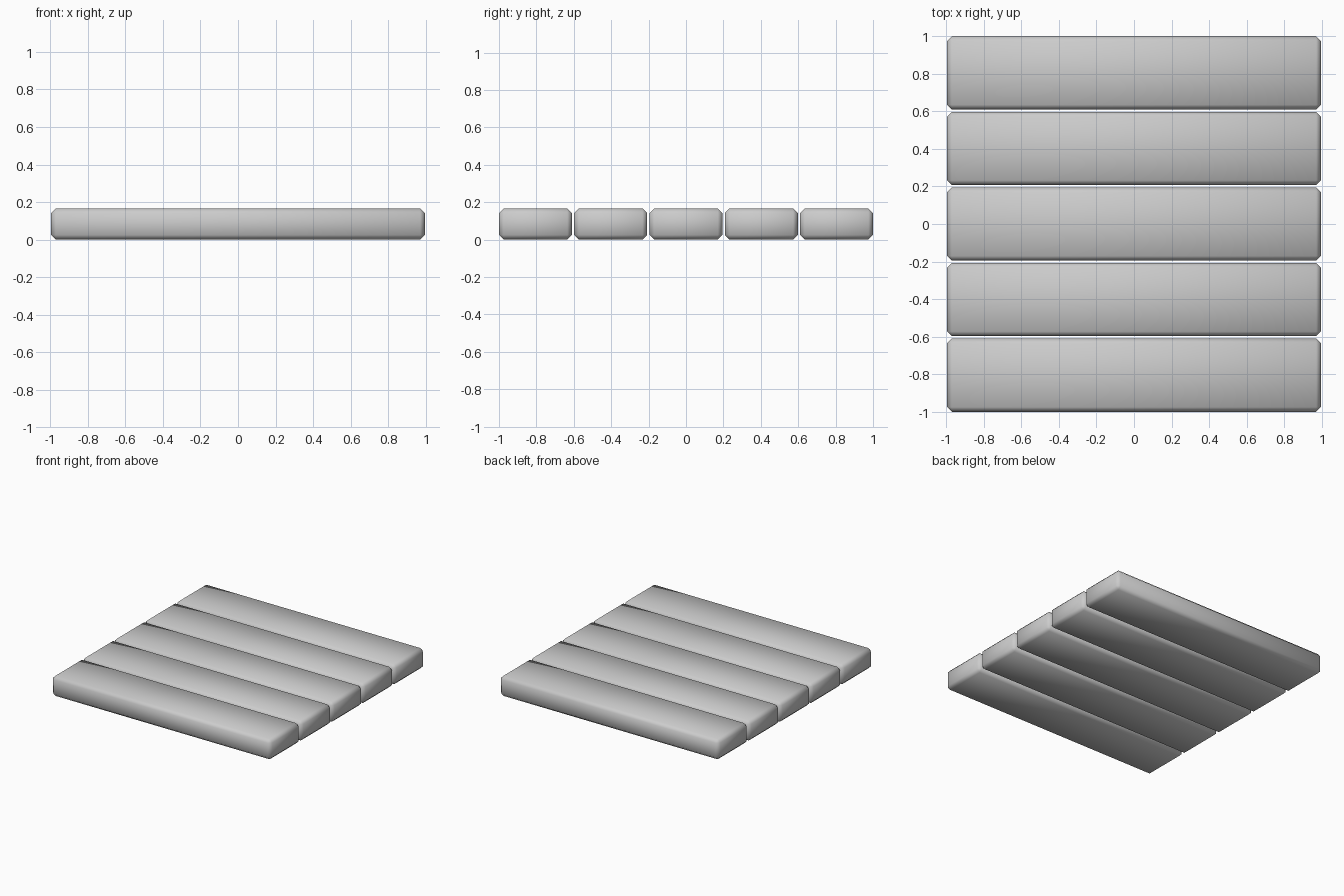
import bpy

if "Cube" in bpy.data.objects:
    bpy.data.objects.remove(bpy.data.objects["Cube"])

COUNT, LENGTH, WIDTH, HEIGHT, CHAMFER = 5, 1.99, 0.39, 0.167, 0.025
PITCH = (2.0 - WIDTH) / (COUNT - 1)


def plank(index):
    """One chamfered board running along x."""
    y = (index - (COUNT - 1) / 2) * PITCH
    bpy.ops.mesh.primitive_cube_add(size=1, location=(0, y, HEIGHT / 2))
    board = bpy.context.object
    board.name = f"plank_{index + 1}"
    board.scale = (LENGTH, WIDTH, HEIGHT)
    bpy.ops.object.transform_apply(location=False, rotation=False, scale=True)
    bevel = board.modifiers.new("chamfer", 'BEVEL')
    bevel.width = CHAMFER
    bevel.segments = 1
    # Soft shading blends the chamfers into the faces
    bpy.ops.object.shade_smooth()


# Row of floor boards with narrow gaps
for i in range(COUNT):
    plank(i)
